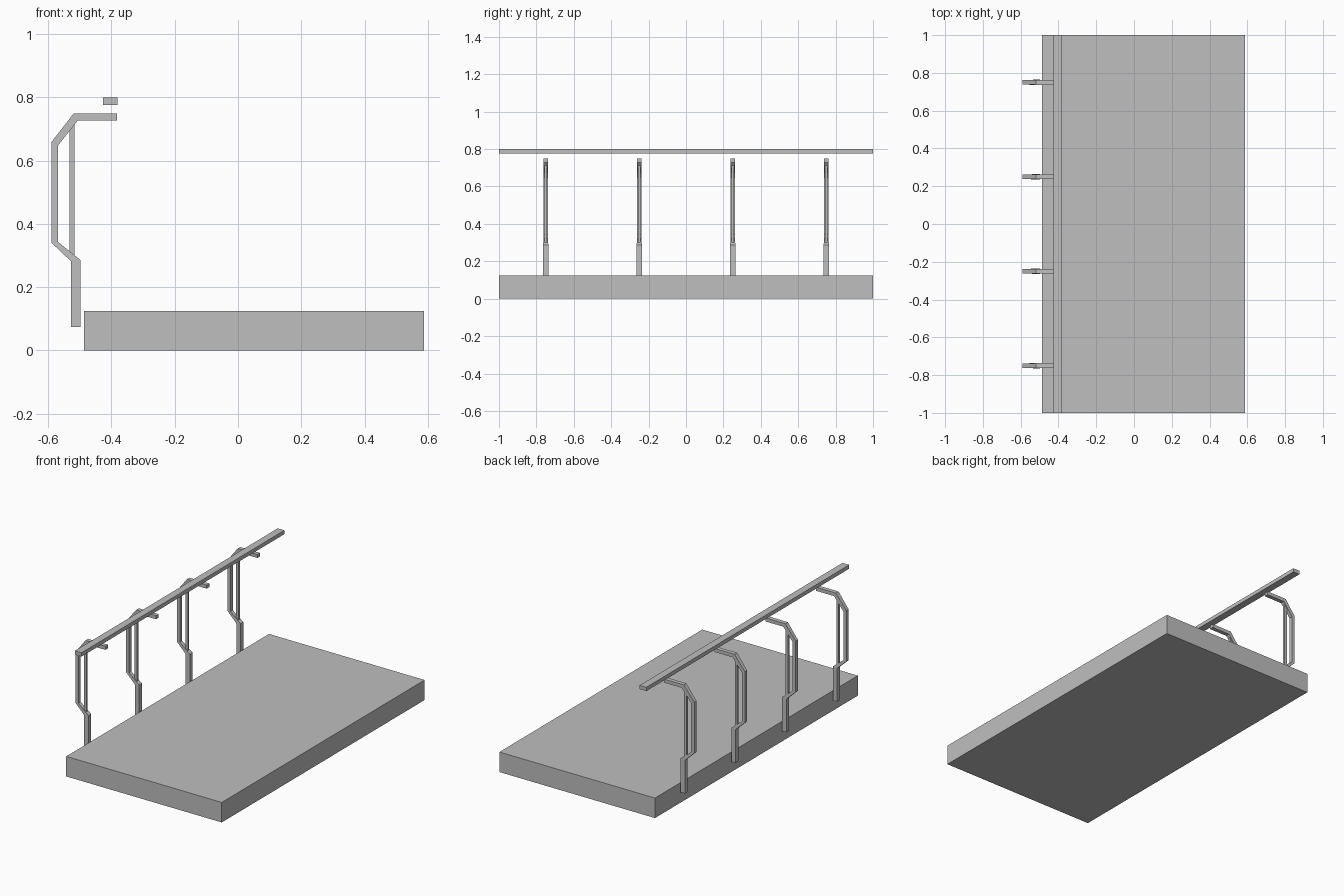
import bpy
import bmesh

cube = bpy.data.objects.get("Cube")
if cube:
    bpy.data.objects.remove(cube, do_unlink=True)

grey = bpy.data.materials.new("plain_grey")
grey.use_nodes = True
colour = (0.52, 0.52, 0.52, 1)
grey.diffuse_color = colour
grey.node_tree.nodes["Principled BSDF"].inputs["Base Color"].default_value = colour


def finish(name, bm):
    bmesh.ops.recalc_face_normals(bm, faces=bm.faces)
    mesh = bpy.data.meshes.new(name)
    bm.to_mesh(mesh)
    bm.free()
    mesh.materials.append(grey)
    obj = bpy.data.objects.new(name, mesh)
    bpy.context.collection.objects.link(obj)
    return obj


def box(name, x, y, z):
    bm = bmesh.new()
    bmesh.ops.create_cube(bm, size=1)
    for v in bm.verts:
        v.co = [r[0] if c < 0 else r[1] for r, c in zip((x, y, z), v.co)]
    return finish(name, bm)


def bar(name, sections, y):
    """Square bar swept through (outer xz, inner xz, half width) sections."""
    bm = bmesh.new()
    rings = []
    for (ox, oz), (ix, iz), h in sections:
        corners = ((ox, y - h, oz), (ix, y - h, iz), (ix, y + h, iz), (ox, y + h, oz))
        rings.append([bm.verts.new(c) for c in corners])
    for a, b in zip(rings, rings[1:]):
        for i in range(4):
            j = (i + 1) % 4
            bm.faces.new((a[i], a[j], b[j], b[i]))
    bm.faces.new(rings[0])
    bm.faces.new(rings[-1])
    return finish(name, bm)


# Floor slab and handrail
box("floor_slab", (-0.486, 0.588), (-1, 1), (0, 0.125))
box("handrail", (-0.426, -0.38), (-1, 1), (0.776, 0.8))

# Cranked bracket, slightly slimmer along its outer post
bracket = [
    ((-0.527, 0.074), (-0.498, 0.074), 0.014),
    ((-0.527, 0.281), (-0.498, 0.286), 0.014),
    ((-0.59, 0.341), (-0.569, 0.343), 0.011),
    ((-0.59, 0.658), (-0.569, 0.647), 0.011),
    ((-0.519, 0.749), (-0.506, 0.727), 0.013),
    ((-0.382, 0.749), (-0.382, 0.727), 0.013),
]
# Thin inner strut, cut to the slope of the bracket
strut = [
    ((-0.533, 0.312), (-0.517, 0.299), 0.007),
    ((-0.533, 0.694), (-0.517, 0.714), 0.007),
]
for n, y in enumerate((-0.75, -0.25, 0.25, 0.75), 1):
    bar(f"bracket_{n}", bracket, y)
    bar(f"inner_strut_{n}", strut, y)
